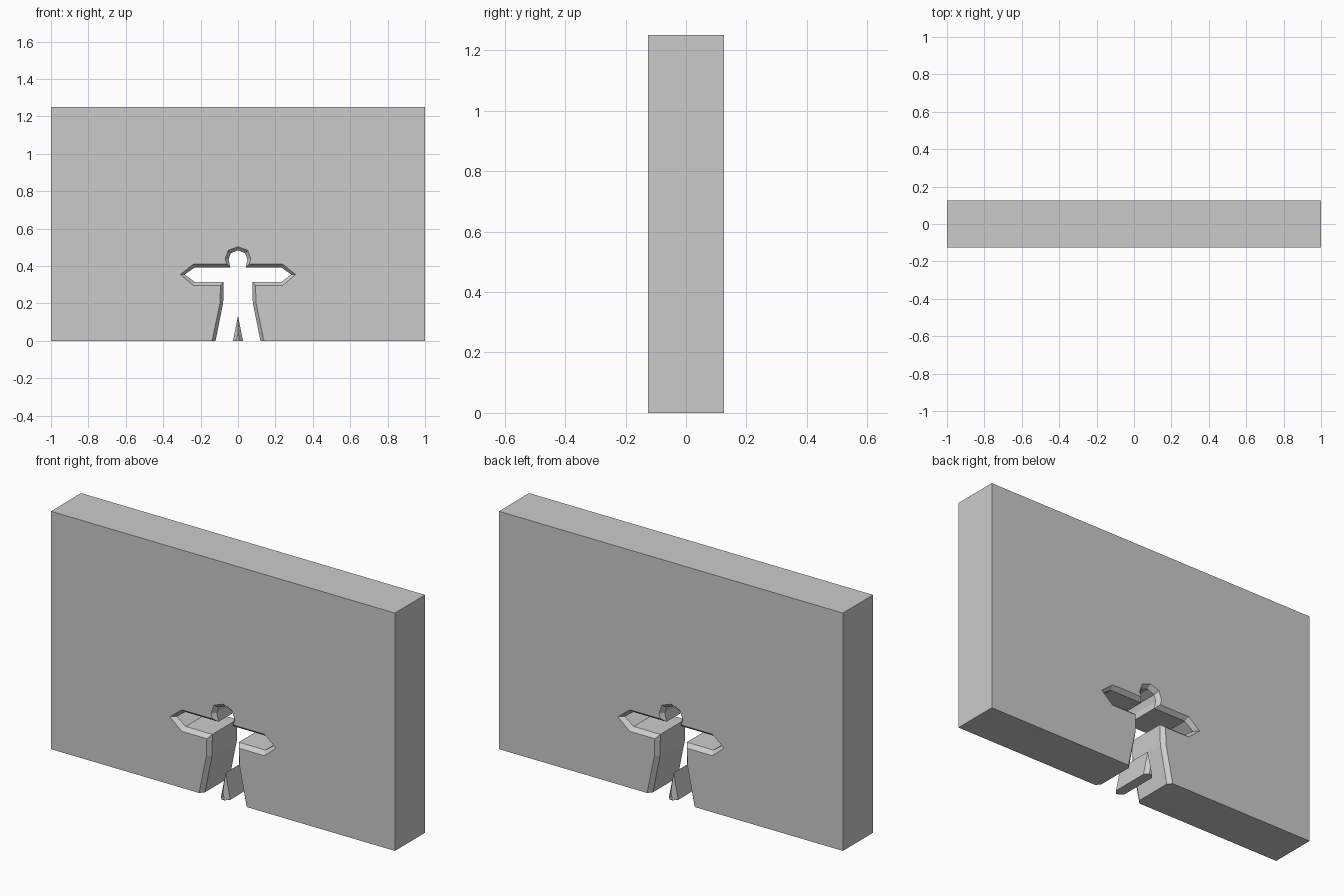
import bpy, bmesh

if "Cube" in bpy.data.objects:
    bpy.data.objects.remove(bpy.data.objects["Cube"])

HALF = 0.125      # half wall thickness
CORE = 0.103      # half thickness where the chamfer ends


def mirrored(half):
    """Right-hand profile from bottom to the centre line, completed by its mirror."""
    return half + [(-x, z) for x, z in reversed(half) if x > 0]


def loft(name, face_profile, core_profile):
    """Solid from a profile on both faces and a chamfered core profile between."""
    bm = bmesh.new()
    levels = [(-HALF, face_profile), (-CORE, core_profile),
              (CORE, core_profile), (HALF, face_profile)]
    rings = [[bm.verts.new((x, y, z)) for x, z in prof] for y, prof in levels]
    for a, b in zip(rings, rings[1:]):
        n = len(a)
        for i in range(n):
            j = (i + 1) % n
            bm.faces.new((a[i], a[j], b[j], b[i]))
    bm.faces.new(rings[0])
    bm.faces.new(rings[-1])
    bmesh.ops.recalc_face_normals(bm, faces=bm.faces[:])
    # merge the flat strips along top, ends and base
    bmesh.ops.dissolve_limit(bm, angle_limit=0.002, verts=bm.verts[:], edges=bm.edges[:])
    mesh = bpy.data.meshes.new(name)
    bm.to_mesh(mesh)
    bm.free()
    obj = bpy.data.objects.new(name, mesh)
    bpy.context.collection.objects.link(obj)
    return obj


# Figure-shaped opening: wide on the wall faces, narrower inside
opening_face = [(0.139, 0), (0.096, 0.205), (0.094, 0.297), (0.24, 0.297),
                (0.308, 0.355), (0.24, 0.41), (0.06, 0.41), (0.069, 0.437),
                (0.053, 0.484), (0, 0.504)]
opening_core = [(0.12, 0), (0.079, 0.205), (0.077, 0.316), (0.232, 0.316),
                (0.285, 0.355), (0.232, 0.392), (0.041, 0.392), (0.05, 0.435),
                (0.04, 0.468), (0, 0.485)]

# Wall slab with the opening cut up from its base
slab = [(-1, 0), (-1, 1.25), (1, 1.25), (1, 0)]
loft("wall", slab + mirrored(opening_face), slab + mirrored(opening_core))

# Chamfered wedge between the legs
loft("leg_wedge", mirrored([(0.008, 0), (0, 0.045)]),
     mirrored([(0.027, 0), (0, 0.135)]))
